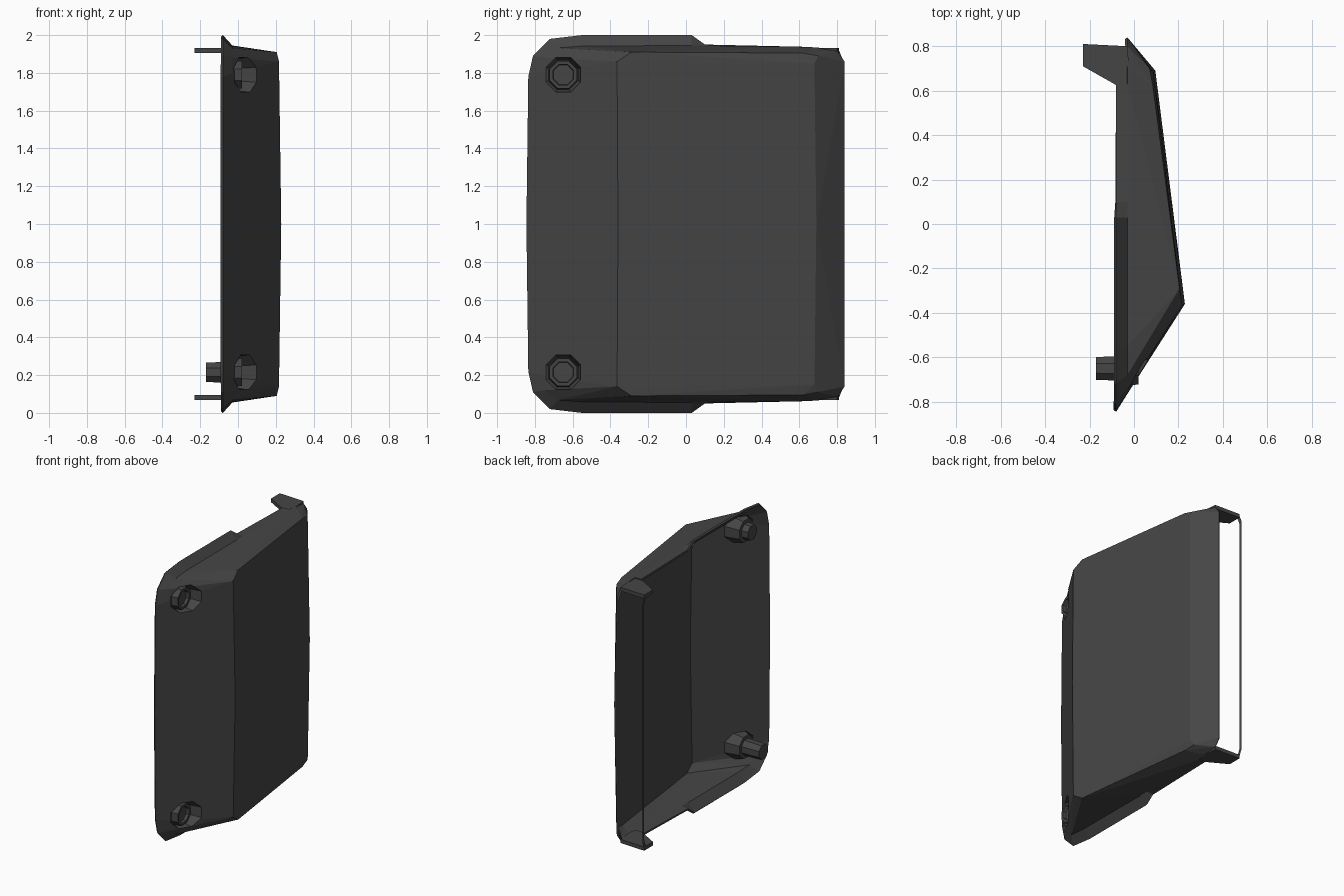
import bpy, bmesh, math
from mathutils import Vector
from mathutils.bvhtree import BVHTree

if "Cube" in bpy.data.objects:
    bpy.data.objects.remove(bpy.data.objects["Cube"])

mat = bpy.data.materials.new("dark_grey")
mat.diffuse_color = (0.06, 0.06, 0.06, 1)
mat.use_nodes = True
mat.node_tree.nodes["Principled BSDF"].inputs["Base Color"].default_value = mat.diffuse_color


def make_object(name, bm):
    me = bpy.data.meshes.new(name)
    bm.to_mesh(me)
    bm.free()
    ob = bpy.data.objects.new(name, me)
    me.materials.append(mat)
    bpy.context.collection.objects.link(ob)
    return ob


def oct_ring(bm, x, y, z, r):
    return [bm.verts.new((x, y + r * math.cos(math.pi * (i + .5) / 4),
                          z + r * math.sin(math.pi * (i + .5) / 4))) for i in range(8)]


def bridge(bm, a, b):
    for i in range(len(a)):
        j = (i + 1) % len(a)
        bm.faces.new((a[i], a[j], b[j], b[i]))


def lathe(name, y, z, rings):
    # closed octagonal turned part along x, rings = (x, radius)
    bm = bmesh.new()
    loops = [oct_ring(bm, x, y, z, r) for x, r in rings]
    for a, b in zip(loops, loops[1:]):
        bridge(bm, a, b)
    bm.faces.new(loops[0])
    bm.faces.new(loops[-1])
    bmesh.ops.recalc_face_normals(bm, faces=bm.faces)
    return make_object(name, bm)


# base outline of the shell and flared rim: (y, half height)
base = [(-.765, 0), (-.76, .80), (-.745, .88), (-.68, .932), (-.55, .942),
        (.03, .945), (.1, .9445), (.63, .938)]
rim = [(-.845, 0), (-.835, .78), (-.81, .89), (-.72, .98), (-.55, 1.0),
       (.03, 1.0), (.1, .95), (.63, .938)]
end = [(.7, .934), (.8, .915), (.84, .86)]
# raised front of the shell: (x, y, half height)
crown = [(.229, -.36, 0), (.217, -.365, .86), (.205, -.29, .91),
         (.096, .69, 0), (.087, .68, .85), (.085, .62, .905), (.07, .70, .89)]

# shell: convex dome with an open back
bm = bmesh.new()
pts = [(-.03, y, h) for y, h in base + end] + crown
for x, y, h in pts:
    for s in ((1, -1) if h else (1,)):
        bm.verts.new((x, y, 1 + s * h))
bmesh.ops.convex_hull(bm, input=bm.verts[:])
bmesh.ops.delete(bm, geom=[f for f in bm.faces if all(v.co.x < -.02 for v in f.verts)],
                 context='FACES_ONLY')
bmesh.ops.delete(bm, geom=[e for e in bm.edges if not e.link_faces], context='EDGES')
bmesh.ops.join_triangles(bm, faces=bm.faces[:], angle_face_threshold=.06,
                         angle_shape_threshold=3)
tree = BVHTree.FromBMesh(bm)

# flared rim joined to the shell
for s in (1, -1):
    a = [bm.verts.new((-.03, y, 1 + s * h)) for y, h in base]
    b = [bm.verts.new((-.08, y, 1 + s * h)) for y, h in rim]
    for i in range(len(a) - 1):
        bm.faces.new((a[i], a[i + 1], b[i + 1], b[i]))
bmesh.ops.remove_doubles(bm, verts=bm.verts[:], dist=.001)
bmesh.ops.recalc_face_normals(bm, faces=bm.faces[:])
if max(bm.faces, key=lambda f: f.calc_area()).normal.x < 0:
    bmesh.ops.reverse_faces(bm, faces=bm.faces[:])
shell = make_object("cover_shell", bm)
sol = shell.modifiers.new("thickness", 'SOLIDIFY')
sol.thickness = .014
sol.offset = -1

# screw pockets, screw heads and posts
Y = -.65
for label, z, post_end in (("upper", 1.79, -.08), ("lower", .215, -.17)):
    cutter = lathe(label + "_cutter", Y, z, [(-.028, .1), (.3, .1)])
    cutter.hide_render = True
    cutter.hide_viewport = True
    cutter.display_type = 'WIRE'
    mod = shell.modifiers.new(label + "_hole", 'BOOLEAN')
    mod.operation = 'DIFFERENCE'
    mod.object = cutter
    mod.solver = 'EXACT'

    bm = bmesh.new()
    top = oct_ring(bm, 0, Y, z, .101)
    for v in top:
        hit = tree.ray_cast(Vector((1, v.co.y, v.co.z)), Vector((-1, 0, 0)))[0]
        v.co.x = hit.x if hit else -.025
    floor = oct_ring(bm, -.03, Y, z, .085)
    bridge(bm, top, floor)
    bm.faces.new(floor)
    make_object(label + "_screw_pocket", bm)

    lathe(label + "_screw_head", Y, z,
          [(-.029, .083), (.02, .078), (.02, .06), (.0, .055)])
    lathe(label + "_post", Y, z, [(-.031, .06), (post_end, .056)])

# hooked tabs at the far end
tab = [(-.08, .625), (-.23, .71), (-.23, .81), (-.03, .80), (-.02, .68), (-.03, .62)]
for label, z0, z1 in (("lower", .068, .095), ("upper", 1.905, 1.932)):
    bm = bmesh.new()
    f = bm.faces.new([bm.verts.new((x, y, z0)) for x, y in tab])
    ex = bmesh.ops.extrude_face_region(bm, geom=[f])['geom']
    bmesh.ops.translate(bm, vec=(0, 0, z1 - z0),
                        verts=[g for g in ex if isinstance(g, bmesh.types.BMVert)])
    bmesh.ops.recalc_face_normals(bm, faces=bm.faces[:])
    make_object(label + "_tab", bm)

# thin strip linking the tabs
bm = bmesh.new()
edge = [(.805, .068), (.83, .13), (.83, 1.87), (.805, 1.932)]
outer = [bm.verts.new((-.23, y, z)) for y, z in edge]
inner = [bm.verts.new((-.23, y - .02, 1 + (z - 1) * .985)) for y, z in edge]
for i in range(3):
    bm.faces.new((outer[i], outer[i + 1], inner[i + 1], inner[i]))
make_object("end_strip", bm)
